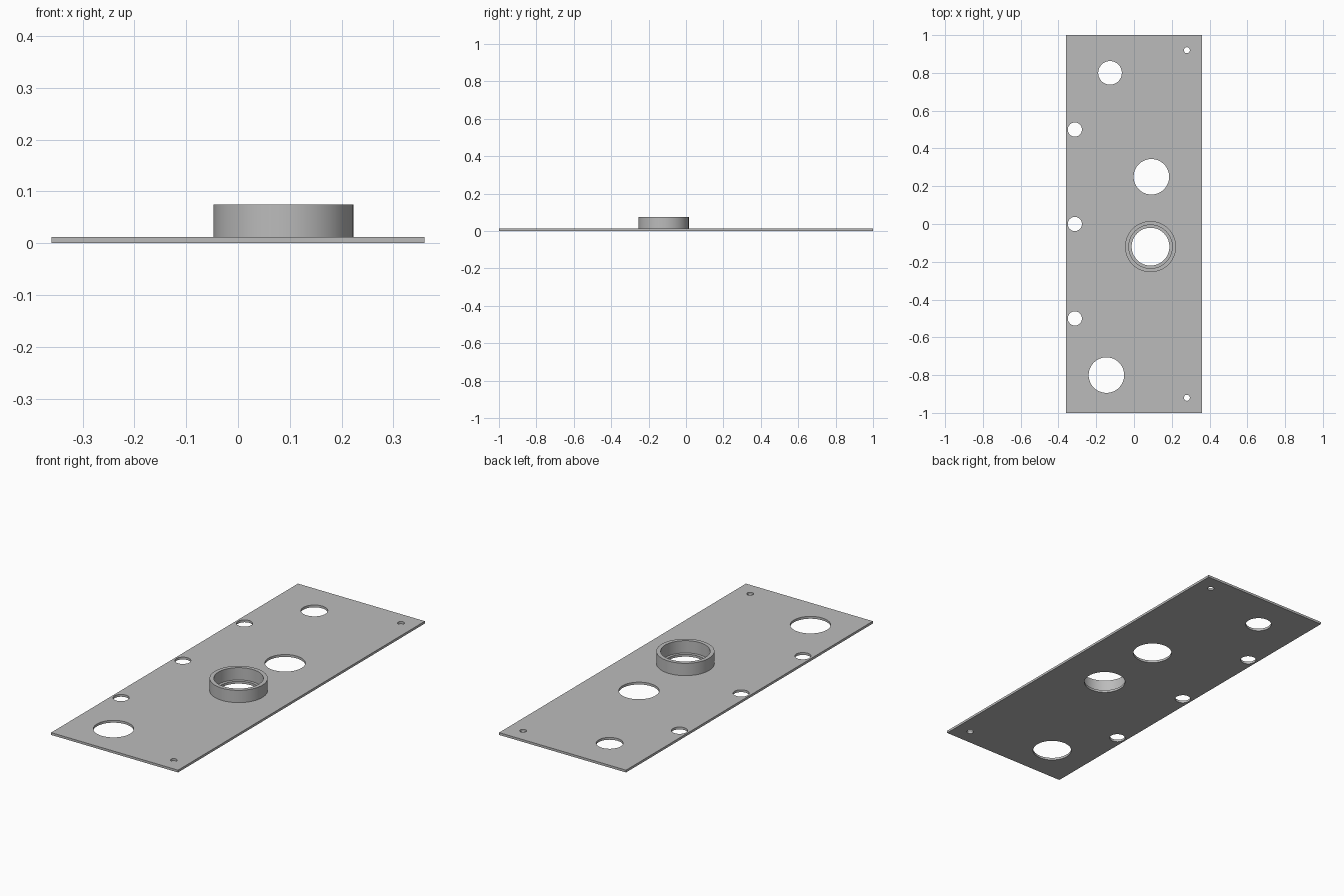
import bpy
import bmesh
from math import cos, sin, tau, radians

default = bpy.data.objects.get("Cube")
if default:
    bpy.data.objects.remove(default, do_unlink=True)

HALF_X, HALF_Y = 0.36, 1.0
PLATE_TOP, RING_TOP = 0.012, 0.075
RING_CENTRE = (0.0875, -0.12)

# One grey metal for everything
grey = bpy.data.materials.new("grey metal")
grey.use_nodes = True
colour = (0.5, 0.5, 0.5, 1)
grey.diffuse_color = colour
grey.node_tree.nodes["Principled BSDF"].inputs["Base Color"].default_value = colour


def circle(centre, radius, sides=64):
    x, y = centre
    return [(x + radius * cos(tau * i / sides), y + radius * sin(tau * i / sides))
            for i in range(sides)]


def extruded_part(name, loops, bottom, top):
    """Solid from an outer loop and hole loops, extruded between two heights."""
    curve = bpy.data.curves.new(name, "CURVE")
    curve.dimensions = "2D"
    curve.fill_mode = "BOTH"
    curve.extrude = (top - bottom) / 2
    for loop in loops:
        spline = curve.splines.new("POLY")
        spline.points.add(len(loop) - 1)
        for point, (x, y) in zip(spline.points, loop):
            point.co = (x, y, 0, 1)
        spline.use_cyclic_u = True
    source = bpy.data.objects.new(name + " outline", curve)
    bpy.context.collection.objects.link(source)
    graph = bpy.context.evaluated_depsgraph_get()
    mesh = bpy.data.meshes.new_from_object(source.evaluated_get(graph))
    bpy.data.objects.remove(source, do_unlink=True)
    bpy.data.curves.remove(curve)

    # Weld the caps to the walls and lift to height
    bm = bmesh.new()
    bm.from_mesh(mesh)
    bmesh.ops.remove_doubles(bm, verts=bm.verts, dist=0.0001)
    bmesh.ops.recalc_face_normals(bm, faces=bm.faces)
    bmesh.ops.translate(bm, verts=bm.verts, vec=(0, 0, (bottom + top) / 2))
    bm.to_mesh(mesh)
    bm.free()
    mesh.name = name
    mesh.materials.clear()
    mesh.materials.append(grey)

    part = bpy.data.objects.new(name, mesh)
    bpy.context.collection.objects.link(part)
    bpy.ops.object.select_all(action="DESELECT")
    part.select_set(True)
    bpy.context.view_layer.objects.active = part
    bpy.ops.object.shade_smooth_by_angle(angle=radians(30))
    return part


# Flat plate with its holes
outline = [(-HALF_X, -HALF_Y), (HALF_X, -HALF_Y), (HALF_X, HALF_Y), (-HALF_X, HALF_Y)]
holes = [circle((-0.127, 0.8), 0.0625),
         circle((0.092, 0.25), 0.094),
         circle((-0.146, -0.8), 0.094),
         circle(RING_CENTRE, 0.1)]
holes += [circle((-0.313, y), 0.0375) for y in (-0.5, 0, 0.5)]
holes += [circle((0.28, y), 0.016, 32) for y in (-0.92, 0.92)]
extruded_part("plate", [outline] + holes, 0, PLATE_TOP)

# Raised collar, its bore wider than the hole so a ledge remains
extruded_part("collar", [circle(RING_CENTRE, 0.135), circle(RING_CENTRE, 0.115)],
              PLATE_TOP, RING_TOP)
